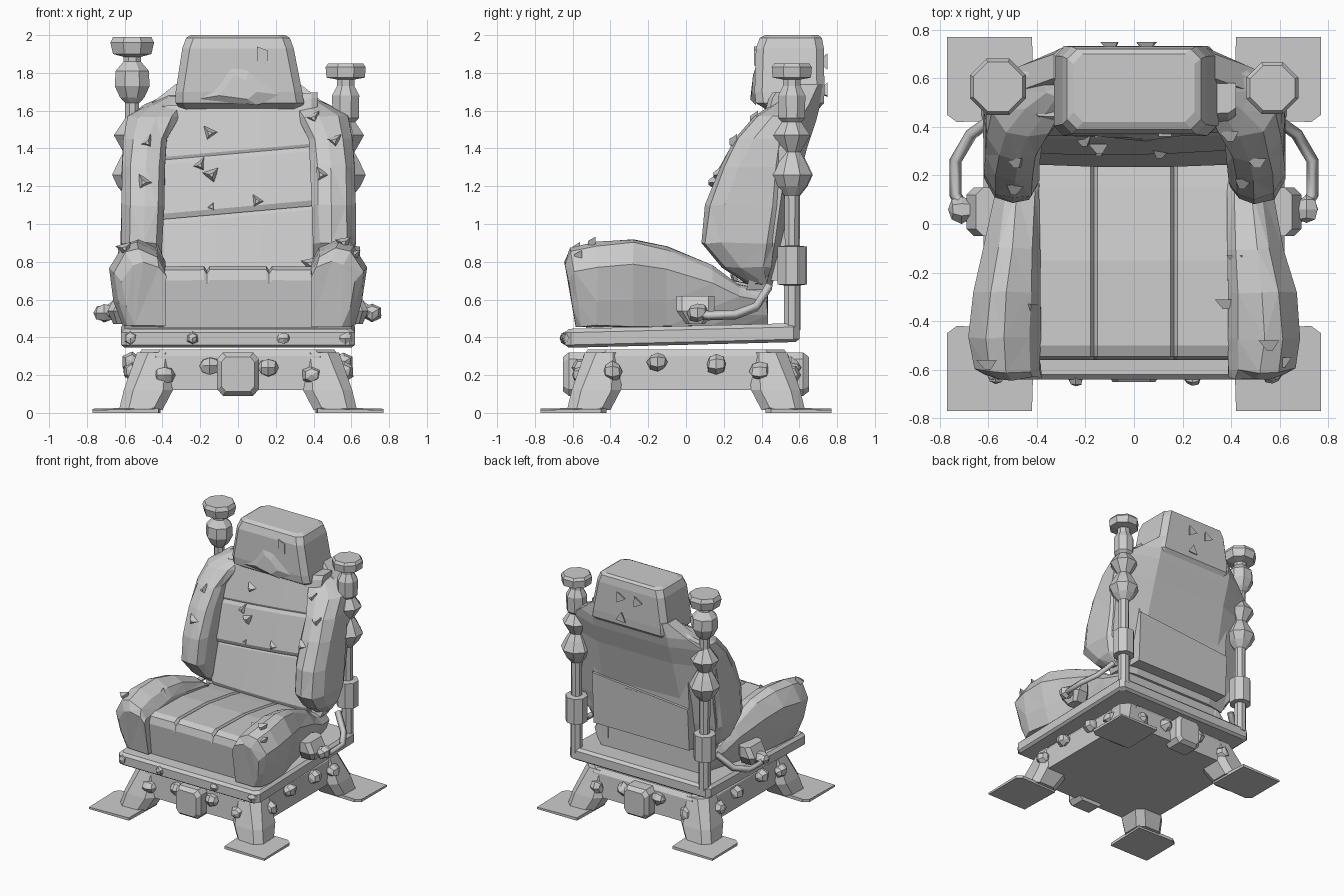
import bpy, bmesh, math, random
from mathutils import Vector, Matrix

if "Cube" in bpy.data.objects:
    bpy.data.objects.remove(bpy.data.objects["Cube"])
random.seed(4)


def finish(name, bm):
    bmesh.ops.recalc_face_normals(bm, faces=bm.faces[:])
    me = bpy.data.meshes.new(name)
    bm.to_mesh(me)
    bm.free()
    ob = bpy.data.objects.new(name, me)
    bpy.context.collection.objects.link(ob)
    return ob


def loft(name, rings, sx=1, jitter=0.0):
    """Skin a list of equal-length point rings and cap both ends."""
    bm = bmesh.new()
    rows = []
    for r in rings:
        rows.append([bm.verts.new(Vector((p[0] * sx, p[1], p[2])) +
                     Vector([random.uniform(-jitter, jitter) for _ in range(3)])) for p in r])
    n = len(rows[0])
    for a, b in zip(rows, rows[1:]):
        for i in range(n):
            j = (i + 1) % n
            bm.faces.new((a[i], a[j], b[j], b[i]))
    bm.faces.new(rows[0])
    bm.faces.new(rows[-1])
    if jitter:
        bmesh.ops.triangulate(bm, faces=bm.faces[:])
    return finish(name, bm)


def octa(cx, cy, hx, hy, z, c, tilt=0.0):
    """Rectangle with cut corners, at height z."""
    pts = [(hx, -hy + c), (hx, hy - c), (hx - c, hy), (-hx + c, hy),
           (-hx, hy - c), (-hx, -hy + c), (-hx + c, -hy), (hx - c, -hy)]
    return [(cx + x, cy + y, z + tilt * y) for x, y in pts]


def lathe(name, cx, cy, profile, n=8):
    rings = [[(cx + r * math.cos((i + .5) * math.tau / n), cy + r * math.sin((i + .5) * math.tau / n), z)
              for i in range(n)] for z, r in profile]
    return loft(name, rings)


def bolt(name, loc, r=.055):
    bm = bmesh.new()
    bmesh.ops.create_uvsphere(bm, u_segments=6, v_segments=4, radius=r)
    for v in bm.verts:
        v.co *= random.uniform(.85, 1.1)
    bmesh.ops.rotate(bm, verts=bm.verts, matrix=Matrix.Rotation(math.pi / 2, 3, random.choice('XY')))
    bmesh.ops.translate(bm, verts=bm.verts, vec=loc)
    return finish(name, bm)


def tear(name, loc, r=.05):
    """Small torn tuft: an irregular wedge half sunk in the surface."""
    bm = bmesh.new()
    bmesh.ops.create_cone(bm, cap_ends=True, segments=3, radius1=r, radius2=r * .3, depth=r * .8)
    rot = Matrix.Rotation(random.uniform(0, 6), 3, 'Y') @ Matrix.Rotation(math.pi / 2, 3, 'X')
    bmesh.ops.rotate(bm, verts=bm.verts, matrix=rot)
    bmesh.ops.translate(bm, verts=bm.verts, vec=loc)
    return finish(name, bm)


# Base frame with four splayed legs and foot plates
loft("base_frame", [octa(0, 0, .545, .555, .12, .1), octa(0, 0, .535, .545, .3, .1),
                    octa(0, 0, .51, .52, .335, .1)])
for sx in (-1, 1):
    for sy in (-1, 1):
        def leg(c, h, z, ch):
            return octa(sx * c, sy * c, h, h, z, ch)
        loft("leg", [leg(.515, .115, .015, .05), leg(.475, .13, .12, .05), leg(.43, .105, .32, .06)])
        k = lambda a, b, z: (sx * a, sy * b, z)
        plate = [(.41, .43), (.73, .42), (.77, .45), (.77, .77), (.42, .77)]
        loft("foot_plate", [[k(a, b, 0) for a, b in plate],
                            [k(a, b, .03 - .015 * (a + b - .83) / .7) for a, b in plate]])

# Clamp blocks at the front and back of the base
for sy in (-1, 1):
    loft("clamp_block", [[(x * w, sy * y, .205 + z * w) for x, z in
                          ((.11, -.08), (.08, -.115), (-.08, -.115), (-.11, -.08),
                           (-.11, .08), (-.08, .115), (.08, .115), (.11, .08))]
                         for y, w in ((.5, 1), (.62, 1), (.65, .8))])

# Bolts around the base
for s in (-1, 1):
    for u, z in ((-.39, .2), (-.15, .25), (.16, .24), (.39, .2)):
        bolt("base_bolt", (u, s * .555, z))
        bolt("base_bolt", (s * .56, u, z + .02))
    bolt("platform_bolt", (s * .24, -.635, .395), .035)
    bolt("platform_bolt", (s * .57, -.62, .395), .04)

# Slightly tilted seat platform with a raised pad under the cushion
loft("seat_platform", [octa(0, -.02, .60, .60, .36, .03, .025), octa(0, -.02, .62, .62, .375, .03, .025),
                       octa(0, -.02, .62, .62, .44, .03, .025), octa(0, -.02, .60, .60, .46, .03, .025)])

# Middle seat cushion, with two sewn grooves
rings = []
for y, zt, lean in ((-.56, .70, .03), (-.545, .755, .02), (-.50, .775, 0), (-.15, .765, 0),
                    (.15, .72, 0), (.3, .69, 0), (.43, .65, 0)):
    top = [(.42, 0), (.18, .003), (.165, -.02), (.15, .003), (-.15, .003), (-.165, -.02), (-.18, .003), (-.42, 0)]
    if y > .3:
        top = [(x, 0) for x, d in top]
    rings.append([(-.42, y + lean, .45), (.42, y + lean, .45)] + [(x, y, zt + d) for x, d in top])
loft("seat_cushion", rings)

# Seat side bolsters
for s in (-1, 1):
    rings = []
    for y, xo, zt, zi, lean in ((-.64, .62, .80, .72, .06), (-.61, .66, .87, .75, .05), (-.47, .685, .905, .78, 0),
                                (-.28, .665, .92, .80, 0), (-.1, .62, .885, .78, 0), (.14, .57, .78, .73, 0),
                                (.28, .54, .68, .67, 0), (.43, .5, .65, .63, 0)):
        w, h = xo - .385, zt - .46
        prof = [(.385, .46), (xo - .07, .46), (xo - .03, .46 + h * .3), (xo, .46 + h * .7), (xo - .25 * w, zt - .02),
                (xo - .5 * w, zt), (.385 + .15 * w, zi + (zt - zi) * .6), (.385, zi)]
        rings.append([(x, y + lean * (zt - z) / h, z) for x, z in prof])
    loft("seat_bolster", rings, s, .006)

# Back shell, wrapping forward at its edges
rings = []
for z, xo, ye, xi, yb in ((.65, .5, .42, .35, .45), (.9, .6, .47, .35, .515), (1.4, .61, .54, .33, .64),
                          (1.55, .58, .6, .33, .69), (1.63, .47, .65, .33, .71), (1.74, .33, .7, .3, .725)):
    rings.append([(-xo, ye - .1, z), (xo, ye - .1, z), (xo, ye, z), (xi, yb, z), (-xi, yb, z), (-xo, ye, z)])
loft("back_shell", rings)

# Middle back cushion in three overlapping bands
for z0, z1, lift in ((.70, 1.07, 0), (1.06, 1.38, .02), (1.36, 1.66, .005)):
    f = lambda z: .25 + .2 * (z - .78) - lift
    rings = []
    for x, d in ((-.42, .03), (-.39, .01), (-.12, 0), (.12, 0), (.39, .01), (.42, .03)):
        sk = .09 * x if lift != 0 else 0
        a, b = z0 + (sk if lift else 0), z1 + .09 * x
        rings.append([(x, .56, a), (x, f(a) + d + .01, a), (x, f(a) + d, a + .03),
                      (x, f(b) + d, b - .03), (x, f(b) + d + .02, b), (x, .58, b)])
    loft("back_cushion_band", rings)

# Back side bolsters
for s in (-1, 1):
    rings = []
    for z, xi, xo, yf, yb in ((.68, .42, .52, .33, .42), (.77, .40, .59, .19, .45), (.90, .40, .62, .085, .47),
                              (1.1, .39, .62, .105, .50), (1.3, .385, .615, .18, .52), (1.45, .375, .605, .26, .54),
                              (1.57, .31, .585, .36, .58), (1.63, .27, .49, .45, .64), (1.68, .27, .38, .52, .68)):
        w = xo - xi
        rings.append([(xi, yb, z), (xi, yf + .07, z), (xi + .15 * w, yf + .015, z), (xi + .45 * w, yf, z),
                      (xo - .2 * w, yf + .02, z), (xo, yf + .1, z), (xo, yb - .04, z), (xo - .03, yb, z)])
    loft("back_bolster", rings, s, .005)

# Headrest
loft("headrest", [octa(.01, .565, .31, .13, 1.60, .03), octa(.01, .55, .34, .18, 1.64, .04),
                  octa(.005, .548, .335, .185, 1.70, .04), octa(0, .55, .295, .18, 1.93, .04),
                  octa(0, .555, .275, .165, 1.985, .04), octa(0, .56, .25, .14, 2.0, .04)])
loft("headrest_fold", [[(-.22, .37, 1.66), (.1, .37, 1.63), (.26, .37, 1.68), (.08, .38, 1.85), (-.06, .38, 1.86)],
                       [(-.1, .355, 1.68), (.05, .34, 1.66), (.1, .35, 1.70), (.04, .352, 1.76), (-.02, .355, 1.79)]])
loft("headrest_patch", [[(x, y, z) for x, z in ((.1, 1.86), (.155, 1.84), (.155, 1.92), (.1, 1.94))]
                        for y in (.40, .36)])

# Torn tufts on the upholstery
for p in ((-.15, .375, 1.48), (-.2, .34, 1.31), (-.14, .31, 1.26), (-.14, .3, 1.09), (.1, .29, 1.12),
          (-.48, .25, 1.43), (-.5, .14, 1.22), (.51, .25, 1.44), (.44, .165, 1.26), (.4, .36, 1.56),
          (-.6, -.58, .87), (.61, -.57, .83), (.45, -.6, .76), (.56, -.5, .90), (-.43, -.35, .84),
          (.43, -.15, .82), (.38, -.33, .79), (-.09, .73, 1.86), (.06, .73, 1.86), (.05, .73, 1.7)):
    tear("upholstery_tear", p)

# Latch frame and pull loop on the back of the shell
slope = lambda z: .515 + .25 * (z - .9)
for x0, x1, z0, z1 in ((-.13, -.09, .8, 1.06), (.09, .13, .8, 1.06), (-.13, .13, .8, .84),
                       (-.13, .13, 1.03, 1.06), (-.05, -.025, .88, .98), (.025, .05, .88, .98), (-.05, .05, .88, .91)):
    loft("back_latch", [[(x, slope(z) + d, z) for x, z in ((x0, z0), (x1, z0), (x1, z1), (x0, z1))]
                        for d in (-.02, .025)])

# Rear posts with sleeves, bulbs and capped tops (left one is taller)
lower = [(.44, .045), (.675, .045), (.68, .082), (.88, .082), (.885, .04), (1.15, .042), (1.2, .085), (1.26, .115),
         (1.33, .08), (1.38, .05), (1.42, .075), (1.47, .105), (1.54, .055)]
lathe("right_post", .57, .56, lower + [(1.56, .075), (1.68, .078), (1.73, .05), (1.765, .05), (1.775, .11),
                                       (1.83, .115), (1.85, .10)])
lathe("left_post", -.56, .565, lower + [(1.56, .04), (1.64, .04), (1.67, .07), (1.73, .10), (1.81, .095), (1.86, .05),
                                        (1.885, .05), (1.90, .11), (1.96, .125), (1.99, .11)])

# Side levers: a bent bar with a mounting knob
for s in (-1, 1):
    cu = bpy.data.curves.new("side_lever", 'CURVE')
    cu.dimensions = '3D'
    cu.bevel_depth = .025
    cu.bevel_resolution = 0
    cu.use_fill_caps = True
    sp = cu.splines.new('POLY')
    path = [(.6, .0, .54), (.68, .03, .53), (.735, .12, .515), (.735, .26, .52), (.67, .37, .56), (.57, .44, .67)]
    sp.points.add(len(path) - 1)
    for q, (x, y, z) in zip(sp.points, path):
        q.co = (s * x, y, z, 1)
    bpy.context.collection.objects.link(bpy.data.objects.new("side_lever", cu))
    loft("lever_mount", [octa(.6, .05, .06, .05, .47, .02), octa(.62, .05, .07, .1, .54, .03),
                         octa(.6, .05, .05, .1, .62, .03)], s)
    bolt("lever_knob", (s * .71, .06, .53), .055)
